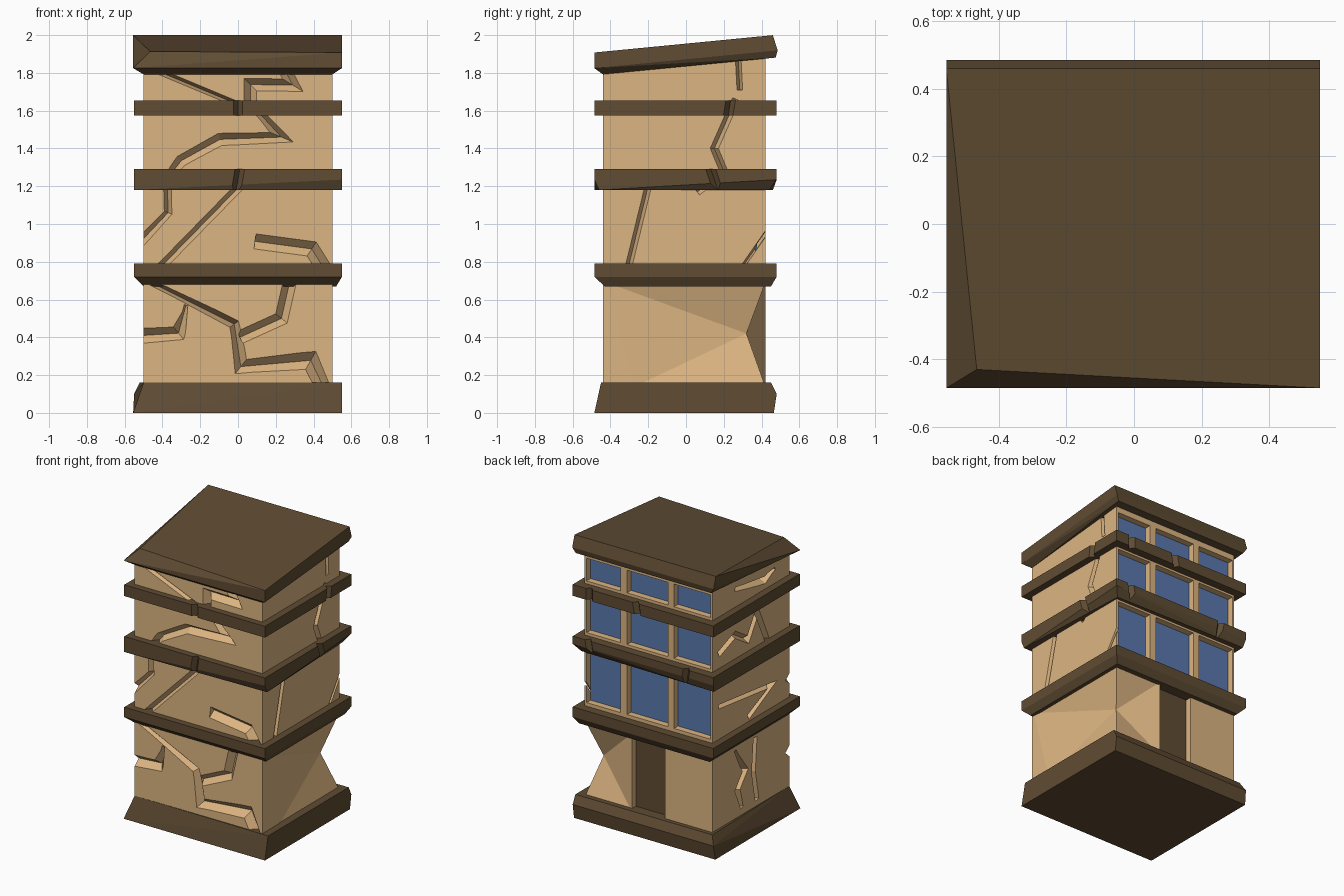
import bpy, bmesh
from mathutils import Vector

if "Cube" in bpy.data.objects:
    bpy.data.objects.remove(bpy.data.objects["Cube"])


def material(name, rgb):
    m = bpy.data.materials.new(name)
    m.diffuse_color = (*rgb, 1)
    m.use_nodes = True
    m.node_tree.nodes["Principled BSDF"].inputs["Base Color"].default_value = m.diffuse_color
    return m


WALL = material("plaster", (0.72, 0.46, 0.22))
DARK = material("dark_stone", (0.115, 0.072, 0.033))
GLASS = material("glass", (0.10, 0.19, 0.42))


def finish(bm, name, mat=None):
    bmesh.ops.recalc_face_normals(bm, faces=bm.faces)
    me = bpy.data.meshes.new(name)
    bm.to_mesh(me)
    bm.free()
    ob = bpy.data.objects.new(name, me)
    bpy.context.collection.objects.link(ob)
    if mat:
        me.materials.append(mat)
    return ob


def from_faces(name, verts, faces, mat=None):
    bm = bmesh.new()
    vs = [bm.verts.new(v) for v in verts]
    for f in faces:
        bm.faces.new([vs[i] for i in f])
    return finish(bm, name, mat)


def box(name, lo, hi, mat=None):
    bm = bmesh.new()
    bmesh.ops.create_cube(bm, size=1)
    for v in bm.verts:
        v.co = [(a + b) / 2 + c * (b - a) for a, b, c in zip(lo, hi, v.co)]
    return finish(bm, name, mat)


def slab(name, rings, tilt=0):
    # convex stone slab through rings of four corners: (z, corners)
    bm = bmesh.new()
    for z, corners in rings:
        for x, y in corners:
            bm.verts.new((x, y, z + tilt * y))
    res = bmesh.ops.convex_hull(bm, input=bm.verts)
    bmesh.ops.delete(bm, geom=list({v for v in res["geom_interior"] if isinstance(v, bmesh.types.BMVert)}), context="VERTS")
    bmesh.ops.dissolve_limit(bm, angle_limit=0.01, verts=bm.verts, edges=bm.edges)
    return finish(bm, name, DARK)


def rect(x0, x1, y0, y1):
    return [(x0, y0), (x1, y0), (x1, y1), (x0, y1)]


def cut(ob, cutter):
    m = ob.modifiers.new("cut", "BOOLEAN")
    m.operation, m.solver, m.object = "DIFFERENCE", "EXACT", cutter
    dg = bpy.context.evaluated_depsgraph_get()
    me = bpy.data.meshes.new_from_object(ob.evaluated_get(dg))
    ob.modifiers.clear()
    if len(me.polygons) > 3:
        ob.data = me


def cut_all(obs, cutter):
    for ob in obs:
        cut(ob, cutter)
    bpy.data.objects.remove(cutter)


SIDES = {"front": lambda u, v, o: (u, -0.44 - o, v), "back": lambda u, v, o: (u, 0.42 + o, v),
         "right": lambda u, v, o: (0.5 + o, u, v), "left": lambda u, v, o: (-0.5 - o, u, v)}


def groove(side, pts, width, depth=0.045, base=0.0, out=0.015):
    # mitred V-section sweep along a path on one wall; width is one value or one per point
    P = [Vector(p) for p in pts]
    W = width if isinstance(width, list) else [width] * len(P)
    verts, faces, n = [], [], len(P)
    for i, p in enumerate(P):
        a = (p - P[i - 1]).normalized() if i else (P[1] - p).normalized()
        b = (P[i + 1] - p).normalized() if i < n - 1 else a
        na, nb = Vector((-a.y, a.x)), Vector((-b.y, b.x))
        m = (na + nb).normalized()
        half = m * W[i] / 2 / max(m.dot(na), 0.45) * (1 + out / depth)
        for q, o in ((p + half, out), (p - half, out), (p, -depth)):
            verts.append(SIDES[side](q.x, q.y, o + base))
    for i in range(n - 1):
        for k in range(3):
            l = (k + 1) % 3
            faces.append((3 * i + k, 3 * i + l, 3 * i + 3 + l, 3 * i + 3 + k))
    e = 3 * (n - 1)
    faces += [(0, 1, 2), (e, e + 1, e + 2)]
    return from_faces("cutter", verts, faces)


# ground floor walls with the broken back right corner
low = [(-.5, -.44), (.5, -.44), (.5, -.27), (.5, .42), (.13, .42), (-.5, .42)]
top = [(-.5, -.44), (.5, -.44), (.5, -.42), (.5, .42), (.13, .42), (-.5, .42)]
verts = [(x, y, .14) for x, y in low] + [(x, y, .69) for x, y in top] + [(.42, .32, .42)]
ground = from_faces("ground_floor_walls", verts, [
    (5, 4, 3, 2, 1, 0), (6, 7, 8, 9, 10, 11), (0, 1, 7, 6), (1, 2, 8, 7), (4, 5, 11, 10), (5, 0, 6, 11),
    (2, 3, 12), (2, 12, 8), (12, 9, 8), (3, 4, 12), (4, 10, 12), (10, 9, 12)], WALL)

# upper floor walls, top follows the roof slope
upper = box("upper_floor_walls", (-.5, -.44, .71), (.5, .42, 1.9), WALL)
for v in upper.data.vertices:
    if v.co.z > 1:
        v.co.z = 1.88 + 0.097 * v.co.y

# windows and doorway on the back
FLOORS = {"second": (.815, 1.165), "third": (1.31, 1.56), "top": (1.675, 1.835)}
COLUMNS = {"right": (.217, .483), "middle": (-.153, .167), "left": (-.487, -.2)}
for f, (z0, z1) in FLOORS.items():
    for c, (x0, x1) in COLUMNS.items():
        cut_all([upper], box("cutter", (x0, .37, z0), (x1, .5, z1)))
        box(f"{f}_floor_window_{c}", (x0, .365, z0), (x1, .375, z1), GLASS)
cut_all([ground], box("cutter", (-.13, .37, .12), (.13, .5, .72)))
box("door", (-.13, .365, .14), (.13, .375, .69), DARK)

# wall cracks
UPPER_CRACKS = [
    ("front", [(-.45, 1.82), (0.03, 1.62)], .03),
    ("front", [(.065, 1.6), (.065, 1.738), (.29, 1.735), (.24, 1.83)], .065),
    ("front", [(.1, 1.6), (.23, 1.46), (-.095, 1.448), (-.3, 1.335), (-.375, 1.24), (-.37, 1.06), (-.53, .89)],
     [.04, .06, .065, .06, .04, .04, .05]),
    ("front", [(0, 1.24), (0, 1.19), (-.44, .74)], .045),
    ("front", [(.09, .908), (.39, .868), (.47, .74)], .08),
    ("right", [(.265, 1.66), (.15, 1.4), (.2, 1.28), (.06, 1.17)], .04),
    ("right", [(.275, 1.9), (.285, 1.71)], .03),
    ("right", [(-.2, 1.2), (-.31, .75)], .035),
    ("right", [(.45, .99), (.29, .76)], .02),
    ("left", [(.35, 1.02), (-.25, .95), (.02, .82)], [.03, .05, .04]),
    ("left", [(.35, 1.39), (.165, 1.46), (.02, 1.37), (-.08, 1.53), (-.2, 1.27)], .045),
    ("left", [(.165, 1.78), (-.17, 1.72), (-.28, 1.76)], [.03, .05, .02]),
]
GROUND_CRACKS = [
    ("front", [(-.46, .69), (-.02, .47), (.015, .245), (.385, .278), (.47, .1)], [.03, .05, .07, .09, .07]),
    ("front", [(.01, .4), (.23, .5), (.28, .72)], .07),
    ("front", [(-.53, .408), (-.315, .422), (-.275, .57)], [.08, .07, .02]),
    ("left", [(-.06, .65), (-.04, .41), (-.08, .2)], .04),
    ("left", [(.165, .64), (.05, .46), (.14, .35), (.09, .21)], [.02, .05, .05, .03]),
]
for crack in UPPER_CRACKS:
    cut_all([upper], groove(*crack))
for crack in GROUND_CRACKS:
    cut_all([ground], groove(*crack))

# plinth, floor bands and sloping roof
FULL = rect(-.55, .55, -.485, .48)
slab("plinth", [(0, rect(-.555, .55, -.485, .465)), (.1, [(-.52, -.45), (.55, -.46), (.55, .48), (-.55, .48)]),
                (.16, [(-.5, -.44), (.55, -.45), (.55, .45), (-.52, .45)])])
band1 = slab("lower_band", [(.79, FULL), (.72, FULL), (.67, rect(-.5, .52, -.43, .45))])
band2 = slab("middle_band", [(1.29, FULL), (1.235, FULL),
                             (1.18, [(-.55, -.485), (.55, -.46), (.51, .44), (-.54, .46)])])
band3 = slab("upper_band", [(1.655, FULL), (1.575, FULL)])
roof = slab("roof", [(1.955, [(-.465, -.43), (.55, -.485), (.55, .46), (-.555, .46)]),
                     (1.872, rect(-.555, .55, -.485, .485)),
                     (1.835, [(-.5, -.44), (.5, -.44), (.53, .475), (-.53, .475)])], tilt=.097)

# chips in the bands
for band, side, u, z, lean in [(band2, "front", 0, 1.235, .02), (band3, "front", 0, 1.615, 0),
                               (band2, "back", .42, 1.235, .02), (band2, "back", -.33, 1.235, -.02),
                               (band3, "back", .42, 1.615, 0), (band3, "back", .05, 1.615, .02),
                               (band3, "right", .23, 1.615, .02), (band2, "right", .15, 1.235, -.04)]:
    cut_all([band], groove(side, [(u - lean, z - .12), (u + lean, z + .12)], .05, .03,
                           {"front": .045, "back": .06}.get(side, .05)))
